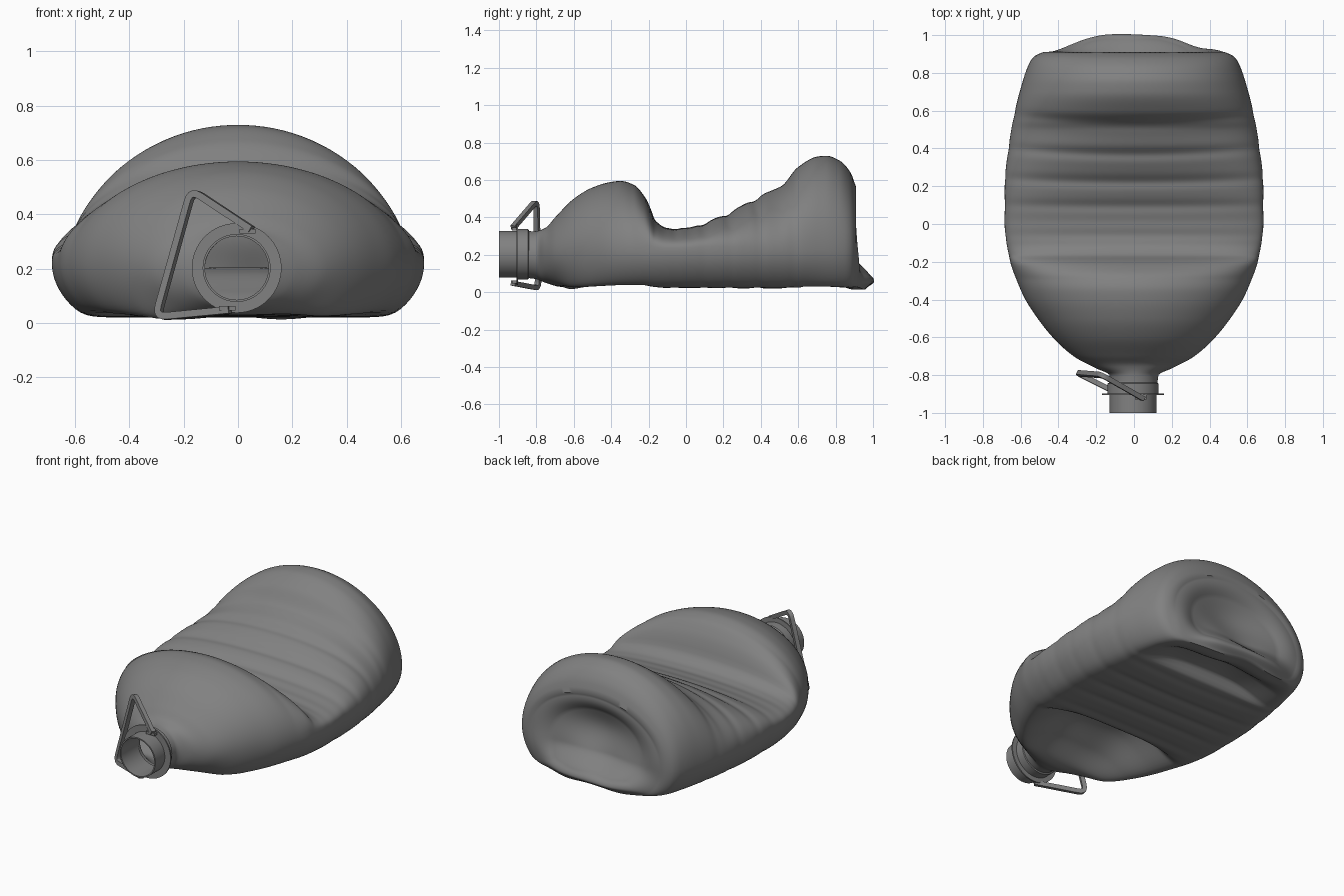
import bpy, bmesh, math
from mathutils import Vector

if "Cube" in bpy.data.objects:
    bpy.data.objects.remove(bpy.data.objects["Cube"])

# Dark grey plastic
mat = bpy.data.materials.new("dark_grey_plastic")
mat.diffuse_color = (.22, .22, .22, 1)
mat.use_nodes = True
mat.node_tree.nodes["Principled BSDF"].inputs["Base Color"].default_value = mat.diffuse_color


def curve(pts):
    """Monotone cubic interpolation through (position, value) pairs."""
    n = len(pts)
    d = [(pts[i+1][1]-pts[i][1])/(pts[i+1][0]-pts[i][0]) for i in range(n-1)]
    m = [d[0]] + [0 if a*b <= 0 else 2*a*b/(a+b) for a, b in zip(d, d[1:])] + [d[-1]]

    def f(x):
        x = min(max(x, pts[0][0]), pts[-1][0])
        i = 0
        while i < n-2 and x > pts[i+1][0]:
            i += 1
        h = pts[i+1][0]-pts[i][0]
        t = (x-pts[i][0])/h
        return ((2*t**3-3*t*t+1)*pts[i][1] + (t**3-2*t*t+t)*h*m[i]
                + (3*t*t-2*t**3)*pts[i+1][1] + (t**3-t*t)*h*m[i+1])
    return f


def step(a, b, x):
    t = min(max((x-a)/(b-a), 0), 1)
    return t*t*(3-2*t)


def bell(x, c, s):
    return math.exp(-((x-c)/s)**2)


def make(name, rings, closed=False, cap=0, angle=40):
    """Loft closed rings of points into a mesh object."""
    bm = bmesh.new()
    vs = [[bm.verts.new(p) for p in r] for r in rings]
    pairs = list(zip(vs, vs[1:]))
    if closed:
        pairs.append((vs[-1], vs[0]))
    for a, b in pairs:
        for i in range(len(a)):
            j = (i+1) % len(a)
            bm.faces.new((a[i], a[j], b[j], b[i]))
    if cap:
        bm.faces.new(vs[-1])
        if cap == 2:
            bm.faces.new(vs[0])
    bmesh.ops.recalc_face_normals(bm, faces=bm.faces)
    me = bpy.data.meshes.new(name)
    bm.to_mesh(me)
    bm.free()
    me.materials.append(mat)
    ob = bpy.data.objects.new(name, me)
    bpy.context.collection.objects.link(ob)
    bpy.ops.object.select_all(action='DESELECT')
    ob.select_set(True)
    bpy.context.view_layer.objects.active = ob
    bpy.ops.object.shade_smooth_by_angle(angle=math.radians(angle))
    return ob


# Crushed bottle outline along y: half width, top, bottom, squareness and dents
width = curve([(-.86, .122), (-.8, .13), (-.76, .21), (-.7, .32), (-.6, .43), (-.5, .51),
               (-.4, .575), (-.3, .62), (-.2, .655), (0, .685), (.2, .685), (.4, .665),
               (.6, .63), (.7, .605), (.85, .555), (.89, .525), (.91, .48)])
top = curve([(-.86, .322), (-.8, .327), (-.75, .345), (-.7, .4), (-.6, .5), (-.5, .56),
             (-.4, .59), (-.35, .595), (-.28, .575), (-.22, .51), (-.19, .45), (-.165, .385),
             (-.1, .345), (0, .345), (.1, .375), (.2, .415), (.3, .465), (.4, .52), (.5, .565),
             (.55, .62), (.6, .67), (.7, .725), (.75, .73), (.82, .705), (.88, .64), (.91, .56)])
bottom = curve([(-.86, .078), (-.8, .07), (-.75, .05), (-.6, .015), (-.5, .018), (-.3, .02), (.91, .02)])
boxy = curve([(-.86, .5), (-.3, .5), (-.16, .34), (.1, .32), (.3, .4), (.55, .5), (.91, .5)])
under_dent = curve([(-.86, 0), (-.7, 0), (-.5, .1), (-.35, .17), (-.24, .185), (-.17, .05),
                    (-.1, .01), (.5, 0), (.6, .015), (.64, .08), (.75, .09), (.87, 0), (.91, 0)])
RIBS = [(-.08, .008), (.08, .012), (.22, .014), (.38, .015), (.56, .012)]
N = 112


def end_warp(x, y, z):
    """Pull out the crumpled lower lip of the base."""
    lip = .088*(1-step(.07, .2, z))*math.exp(-((x+.02)/.31)**4)*(.6+.4*step(.015, .06, z))
    return y + lip*(.95+.05*math.sin(17*x+3))*step(.8, .91, y)


def section(y):
    w, t, b, e, zm = width(y), top(y), bottom(y), boxy(y), .2+.02*step(-.8, -.5, y)
    full = 1+.75*step(-.8, -.5, y)
    flat = step(-.8, -.6, y)
    out = []
    for i in range(N):
        a = 2*math.pi*i/N
        u, s = math.cos(a), math.sin(a)
        g = sum(d*bell(y, c+(.02-.08*max(c, 0)*(1-u*u)), .03) for c, d in RIBS)
        x = w*u*(1-.25*g)
        if s >= 0:
            z = zm+(t-zm)*s**(2*e) - g*s
        else:
            c = full*-s
            soft = c/(1+c**12)**(1/12)*(1+full**12)**(1/12)/full
            z = zm-(zm-b)*(soft*flat-s*(1-flat))
            z += under_dent(y)*math.exp(-(x/(.62*w))**4)+g*.6*math.exp(-(x/.5)**6)
            z -= .016*bell(x, -.2, .13)*bell(y, -.6, .06)
            z += .006*math.sin(17*x+2)*step(.6, .8, y)*min(1, -2*s)
        z = max(z, .001)
        out.append(Vector((x, end_warp(x, y, z), z)))
    return out


# Body shell, open at the neck
rings = [section(-.86+1.77*i/170) for i in range(171)]
rim = [Vector((p.x, .91, p.z)) for p in rings[-1]]
for k in range(1, 30):
    s = 1-k/30
    ring = []
    for p in rim:
        x, z = p.x*s, .24+(p.z-.24)*s
        y = .91+.012*math.sin(math.pi*min(1, (1-s)*3))
        y -= .07*bell(x, 0, .28)*bell(z, .34, .15)
        y += .006*math.sin(19*x)*bell(z, .15, .08)
        ring.append(Vector((x, end_warp(x, y, z), z)))
    rings.append(ring)
make("crushed_bottle_body", rings, cap=1, angle=50)


# Neck, collar and flange turned about the y axis
def lathe(name, prof, n=64):
    rs = [[Vector((r*math.cos(2*math.pi*i/n)-.005, y, .203+r*math.sin(2*math.pi*i/n)))
           for i in range(n)] for r, y in prof]
    make(name, rs, closed=True, angle=30)


lathe("neck", [(.125, -1), (.125, -.83), (.117, -.83), (.117, -1)])
lathe("neck_collar", [(.135, -.9), (.135, -.845), (.12, -.835), (.12, -.9)])
lathe("neck_flange", [(.165, -.905), (.165, -.897), (.12, -.897), (.12, -.905)])


# Carrying handle: flat strip swept along a rounded path
def strip(name, pts, half, thick):
    P = [Vector(p) for p in pts]
    path = [P[0]]
    for a, b, c in zip(P, P[1:], P[2:]):
        r = min(.045, (a-b).length*.45, (c-b).length*.45)
        p, q = b+(a-b).normalized()*r, b+(c-b).normalized()*r
        path += [p*(1-t)**2+b*2*t*(1-t)+q*t*t for t in [i/5 for i in range(6)]]
    path.append(P[-1])
    nrm = (P[2]-P[1]).cross(P[3]-P[2]).normalized()
    rs = []
    for i, p in enumerate(path):
        d = (path[min(i+1, len(path)-1)]-path[max(i-1, 0)]).normalized()
        side = d.cross(nrm).normalized()
        rs.append([p+side*thick*a+nrm*half*b for a, b in ((1, 1), (-1, 1), (-1, -1), (1, -1))])
    make(name, rs, cap=2, angle=30)


strip("carry_handle", [(.05, -.925, .345), (-.17, -.8, .49), (-.3, -.79, .022), (-.03, -.925, .048)],
      .013, .013)

# Small pivots tying the handle ends to the flange
for label, x, z in (("upper", .035, .338), ("lower", -.04, .055)):
    bpy.ops.mesh.primitive_cube_add(size=1, location=(x, -.915, z))
    ob = bpy.context.object
    ob.name = label + "_handle_pivot"
    ob.scale = (.06, .03, .016)
    ob.data.materials.append(mat)
